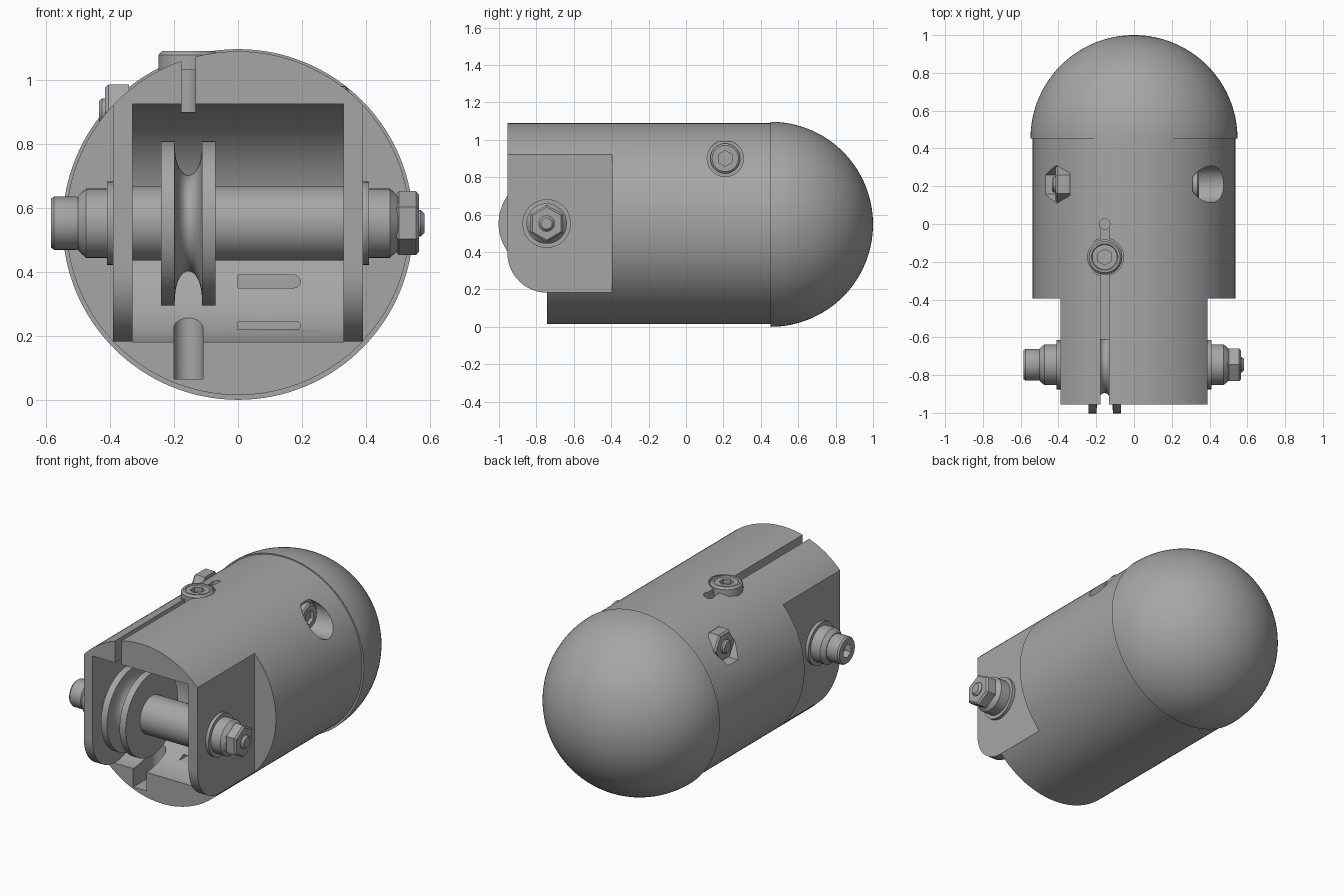
import bpy, bmesh
from math import sin, cos, pi, radians
from mathutils import Vector

old = bpy.data.objects.get("Cube")
if old:
    bpy.data.objects.remove(old, do_unlink=True)

grey = bpy.data.materials.new("plain_grey")
grey.use_nodes = True
grey.diffuse_color = (0.38, 0.38, 0.38, 1)
grey.node_tree.nodes["Principled BSDF"].inputs["Base Color"].default_value = grey.diffuse_color

CZ = 0.548           # height of the body centre line
AXLE = (0, -0.745, 0.552)
PX = -0.155          # pulley and cable line


def place(axis, u, v, t):
    return {"X": Vector((t, u, v)), "Y": Vector((u, t, v)), "Z": Vector((u, v, t))}[axis]


def finish(name, bm):
    bmesh.ops.recalc_face_normals(bm, faces=bm.faces)
    me = bpy.data.meshes.new(name)
    bm.to_mesh(me)
    bm.free()
    me.materials.append(grey)
    ob = bpy.data.objects.new(name, me)
    bpy.context.collection.objects.link(ob)
    return ob


def prism(name, pts, axis, a, b):
    """Extrude a flat outline along an axis from a to b."""
    bm = bmesh.new()
    face = bm.faces.new([bm.verts.new(place(axis, u, v, a)) for u, v in pts])
    new = bmesh.ops.extrude_face_region(bm, geom=[face])["geom"]
    shift = place(axis, 0, 0, b - a)
    bmesh.ops.translate(bm, verts=[g for g in new if isinstance(g, bmesh.types.BMVert)], vec=shift)
    return finish(name, bm)


def lathe(name, profile, axis, at, sides=48, phase=0.0):
    """Turn (radius, distance) points about an axis and cap the ends."""
    bm = bmesh.new()
    rings = []
    for r, t in profile:
        angles = [phase + 2 * pi * i / sides for i in range(sides)]
        rings.append([bm.verts.new(place(axis, r * sin(a), r * cos(a), t) + Vector(at)) for a in angles])
    for lo, hi in zip(rings, rings[1:]):
        for i in range(sides):
            j = (i + 1) % sides
            bm.faces.new((lo[i], lo[j], hi[j], hi[i]))
    bm.faces.new(rings[0])
    bm.faces.new(rings[-1])
    return finish(name, bm)


def arc(cu, cv, r, start, end, n=24):
    steps = [radians(start + (end - start) * i / n) for i in range(n + 1)]
    return [(cu + r * cos(a), cv + r * sin(a)) for a in steps]


def rect(u0, u1, v0, v1):
    return [(u0, v0), (u1, v0), (u1, v1), (u0, v1)]


def cut(target, *cutters):
    for c in cutters:
        c.hide_render = True
        mod = target.modifiers.new("cut", "BOOLEAN")
        mod.operation, mod.solver, mod.object = "DIFFERENCE", "EXACT", c
        bpy.context.view_layer.objects.active = target
        bpy.ops.object.modifier_apply(modifier=mod.name)
        bpy.data.objects.remove(c, do_unlink=True)


def socket_cut(target, axis, at, t0, t1, r=0.042):
    cut(target, lathe("socket_cutter", [(r, t0), (r, t1)], axis, at, 6))


# Main body
body = lathe("body", [(0.537, -0.955), (0.537, 0.452)], "Y", (0, 0, CZ + 0.004), 128)

# Side flats
for s in (-1, 1):
    cut(body, prism("flat_cutter", rect(-1.2, -0.395, -0.2, 1.3), "X", s * 0.39, s * 0.8))

# Pulley cavity with a round back
mouth = [(-1.2, 0.18)] + arc(-0.745, 0.5525, 0.3725, -90, 90, 40) + [(-1.2, 0.925)]
cut(body, prism("cavity_cutter", mouth, "X", -0.33, 0.33))

# Lower front cut-away with rounded cheeks
chin = [(-1.2, -0.2), (-0.742, -0.2)] + arc(-0.742, 0.395, 0.213, -90, -180, 16) + [(-1.2, 0.395)]
cut(body, prism("chin_cutter", chin, "X", -0.9, 0.9))

# Cable slot, its end hole and the clamp screw seat
cut(body,
    prism("slot_cutter", rect(PX - 0.022, PX + 0.022, -1.2, -0.005), "Z", 0.9, 1.3),
    lathe("slot_end_cutter", [(0.028, 0.88), (0.028, 1.3)], "Z", (PX, 0, 0), 24),
    lathe("seat_cutter", [(0.1, 1.035), (0.1, 1.3)], "Z", (PX, -0.175, 0)))

# Lower cable channel
channel = [(PX + 0.045, -0.95)] + arc(PX, -0.565, 0.045, 0, 180) + [(PX - 0.045, -0.95)]
cut(body, prism("channel_cutter", channel, "Z", 0.065, 0.4))

# Drain slots in the cavity back
for z, h in ((0.37, 0.02), (0.232, 0.012)):
    outline = [(0, z - h)] + arc(0.195 - h, z, h, -90, 90, 10) + [(0, z + h)]
    cut(body, prism("drain_cutter", outline, "Y", -0.6, -0.3))

# Cross bolt pockets: round on one side, hexagonal on the other
CROSS = (0, 0.21, 0.9)
cut(body,
    lathe("round_pocket_cutter", [(0.097, 0.31), (0.097, 0.7)], "X", CROSS),
    lathe("hex_pocket_cutter", [(0.101, -0.7), (0.101, -0.347)], "X", CROSS, 6, pi / 2))

# Rounded rear dome
dome = [(max(r, 0.001), t) for r, t in arc(0, 0.452, 0.548, 0, 90, 32)]
rear_dome = lathe("rear_dome", dome, "Y", (0, 0, CZ), 128)

# Axle and outer sleeves
axle = lathe("axle", [(0.117, -0.4), (0.117, 0.4)], "X", AXLE)
sleeves = []
for s, side in ((-1, "right"), (1, "left")):
    washer = [(0.13, s * 0.38), (0.13, s * 0.41)]
    sleeve = [(0.108, s * 0.4), (0.108, s * 0.475), (0.085, s * 0.5)]
    sleeves += [lathe(side + "_washer", washer, "X", AXLE),
                lathe(side + "_sleeve", sleeve, "X", AXLE)]

# Axle bolt head, nut and threaded tip
axle_head = lathe("axle_bolt_head", [(0.078, -0.49), (0.083, -0.505), (0.083, -0.575), (0.076, -0.585)],
                  "X", AXLE)
socket_cut(axle_head, "X", AXLE, -0.6, -0.54)
axle_nut = lathe("axle_nut", [(0.088, 0.493), (0.1, 0.503), (0.1, 0.556), (0.088, 0.566)], "X", AXLE, 6)
axle_tip = lathe("axle_bolt_tip", [(0.042, 0.55), (0.042, 0.57), (0.03, 0.583)], "X", AXLE, 32)

# Grooved pulley
groove = [(0.257 - 0.107 * sin(pi * i / 16) ** 0.8, 0.043 * cos(pi * i / 16) * -1) for i in range(17)]
rim = [(0.257, -0.085)] + groove + [(0.257, 0.085)]
pulley = lathe("pulley", rim, "X", (PX, AXLE[1], AXLE[2]), 96)

# Clamp screw on top
SCREW = (PX, -0.175, 0)
screw_head = lathe("clamp_screw_head", [(0.093, 1.03), (0.093, 1.078), (0.082, 1.09), (0.07, 1.09),
                                        (0.066, 1.084)], "Z", SCREW)
socket_cut(screw_head, "Z", SCREW, 1.055, 1.2)
screw_shank = lathe("clamp_screw_shank", [(0.04, 0.9), (0.04, 1.04)], "Z", SCREW, 32)

# Cross bolt head, nut and tip
cross_head = lathe("cross_bolt_head", [(0.08, 0.3), (0.08, 0.337), (0.07, 0.345)], "X", CROSS)
socket_cut(cross_head, "X", CROSS, 0.325, 0.5)
cross_nut = lathe("cross_bolt_nut", [(0.098, -0.34), (0.098, -0.405), (0.088, -0.415)], "X", CROSS, 6, pi / 2)
cross_tip = lathe("cross_bolt_tip", [(0.042, -0.4), (0.042, -0.425), (0.032, -0.435)], "X", CROSS, 32)

# Smooth the turned surfaces, keep machined edges sharp
bpy.ops.object.select_all(action="DESELECT")
for ob in [body, rear_dome, axle, axle_head, axle_tip, pulley, screw_head, screw_shank,
           cross_head, cross_tip] + sleeves:
    ob.select_set(True)
bpy.context.view_layer.objects.active = body
bpy.ops.object.shade_smooth_by_angle(angle=radians(30))
